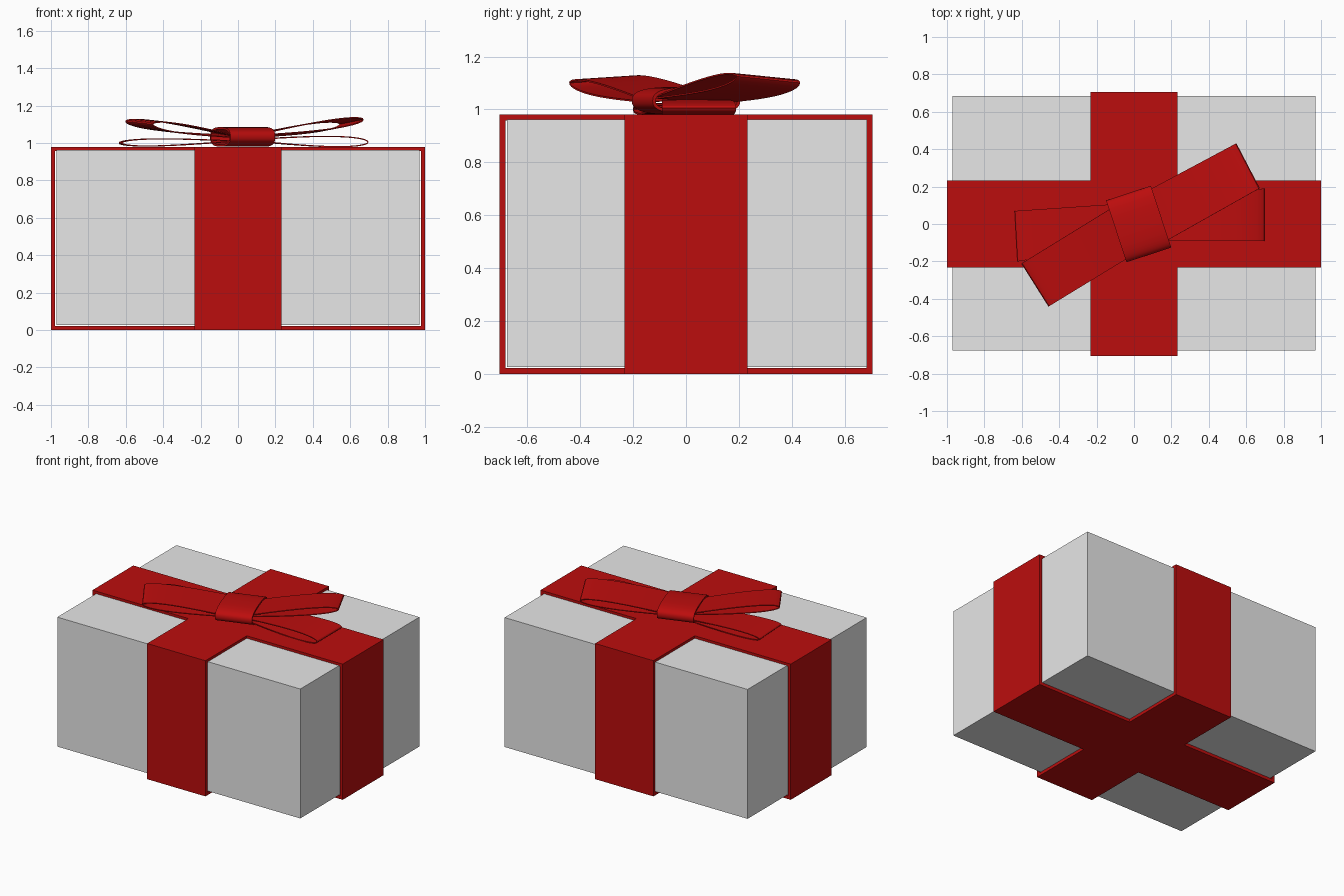
import bpy, bmesh
from math import sin, cos, pi, copysign
from mathutils import Vector

if "Cube" in bpy.data.objects:
    bpy.data.objects.remove(bpy.data.objects["Cube"])


def material(name, rgb):
    m = bpy.data.materials.new(name)
    m.use_nodes = True
    m.diffuse_color = (*rgb, 1)
    m.node_tree.nodes["Principled BSDF"].inputs["Base Color"].default_value = (*rgb, 1)
    return m


paper = material("pale grey paper", (0.8, 0.8, 0.8))
red = material("red ribbon", (0.5, 0.004, 0.004))


def finish(name, bm, mat):
    bmesh.ops.recalc_face_normals(bm, faces=bm.faces)
    mesh = bpy.data.meshes.new(name)
    bm.to_mesh(mesh)
    bm.free()
    mesh.materials.append(mat)
    ob = bpy.data.objects.new(name, mesh)
    bpy.context.collection.objects.link(ob)
    return ob


def wrap_half(name, direction, reach, start, half_width):
    """U-shaped ribbon half: under the box, up one side, and back over the top."""
    d = Vector(direction)
    side = Vector((-d.y, d.x, 0))
    t, top = 0.022, 0.98
    outline = [(start, 0), (reach, 0), (reach, top), (start, top),
               (start, top - t), (reach - t, top - t), (reach - t, t), (start, t)]
    bm = bmesh.new()
    face = bm.faces.new([bm.verts.new(d * u - side * half_width + Vector((0, 0, z)))
                         for u, z in outline])
    grown = bmesh.ops.extrude_face_region(bm, geom=[face])
    verts = [g for g in grown["geom"] if isinstance(g, bmesh.types.BMVert)]
    bmesh.ops.translate(bm, verts=verts, vec=side * 2 * half_width)
    finish(name, bm, red)


def closed_band(name, pairs, thickness):
    """Smooth closed strip through pairs of edge points, given a thickness."""
    bm = bmesh.new()
    rows = [[bm.verts.new(p) for p in pair] for pair in pairs]
    for (a, b), (c, d) in zip(rows, rows[1:] + rows[:1]):
        bm.faces.new((a, b, d, c))
    ob = finish(name, bm, red)
    mod = ob.modifiers.new("thickness", "SOLIDIFY")
    mod.thickness = thickness
    mod.offset = 0
    bpy.ops.object.select_all(action='DESELECT')
    bpy.context.view_layer.objects.active = ob
    ob.select_set(True)
    bpy.ops.object.modifier_apply(modifier=mod.name)
    bpy.ops.object.shade_smooth_by_angle()


def bow_loop(name, roots, tips, bulge, steps=40):
    """Teardrop loop running from the knot out to a tip edge and back."""
    pairs = []
    for i in range(steps):
        a = 2 * pi * i / steps
        s = (1 - cos(a)) / 2
        lift = Vector((0, 0, bulge * sin(a) * (0.3 + 0.9 * s)))
        pairs.append([Vector(r).lerp(Vector(t), s) + lift for r, t in zip(roots, tips)])
    closed_band(name, pairs, 0.006)


# Box
bm = bmesh.new()
bmesh.ops.create_cube(bm, size=1)
bmesh.ops.scale(bm, vec=(1.942, 1.36, 0.935), verts=bm.verts)
bmesh.ops.translate(bm, vec=(0, 0.004, 0.4945), verts=bm.verts)
finish("gift_box", bm, paper)

# Crossing ribbons
for label, sign in (("left", 1), ("right", -1)):
    wrap_half("ribbon_" + label, (sign, 0, 0), 1.0, 0, 0.233)
for label, sign in (("back", 1), ("front", -1)):
    wrap_half("ribbon_" + label, (0, sign, 0), 0.705, 0.233, 0.233)

# Bow loops
bow_loop("upper_loop_left", [(0.02, 0.15, 1.03), (0.12, -0.12, 1.045)],
         [(0.545, 0.43, 1.1), (0.67, 0.19, 1.125)], 0.028)
bow_loop("upper_loop_right", [(0.02, -0.15, 1.03), (-0.08, 0.11, 1.045)],
         [(-0.455, -0.44, 1.1), (-0.6, -0.21, 1.115)], 0.028)
bow_loop("lower_loop_left", [(0.08, -0.09, 1.015), (0.05, 0.1, 1.015)],
         [(0.695, -0.09, 1.005), (0.695, 0.19, 1.005)], 0.032)
bow_loop("lower_loop_right", [(-0.03, -0.1, 1.01), (-0.05, 0.11, 1.01)],
         [(-0.62, -0.2, 1.0), (-0.635, 0.07, 1.0)], 0.022)

# Knot band around the loops
axis = Vector((0.95, 0.312, 0)) * 0.126
across = Vector((0.312, -0.95, 0)) * 0.168
centre = Vector((0.025, 0, 1.033))
pairs = []
for i in range(48):
    c, s = cos(2 * pi * i / 48), sin(2 * pi * i / 48)
    ring = (centre + across * copysign(abs(c) ** 0.75, c)
            + Vector((0, 0, 0.046 * copysign(abs(s) ** 0.75, s))))
    pairs.append([ring - axis, ring + axis])
closed_band("bow_knot", pairs, 0.012)
